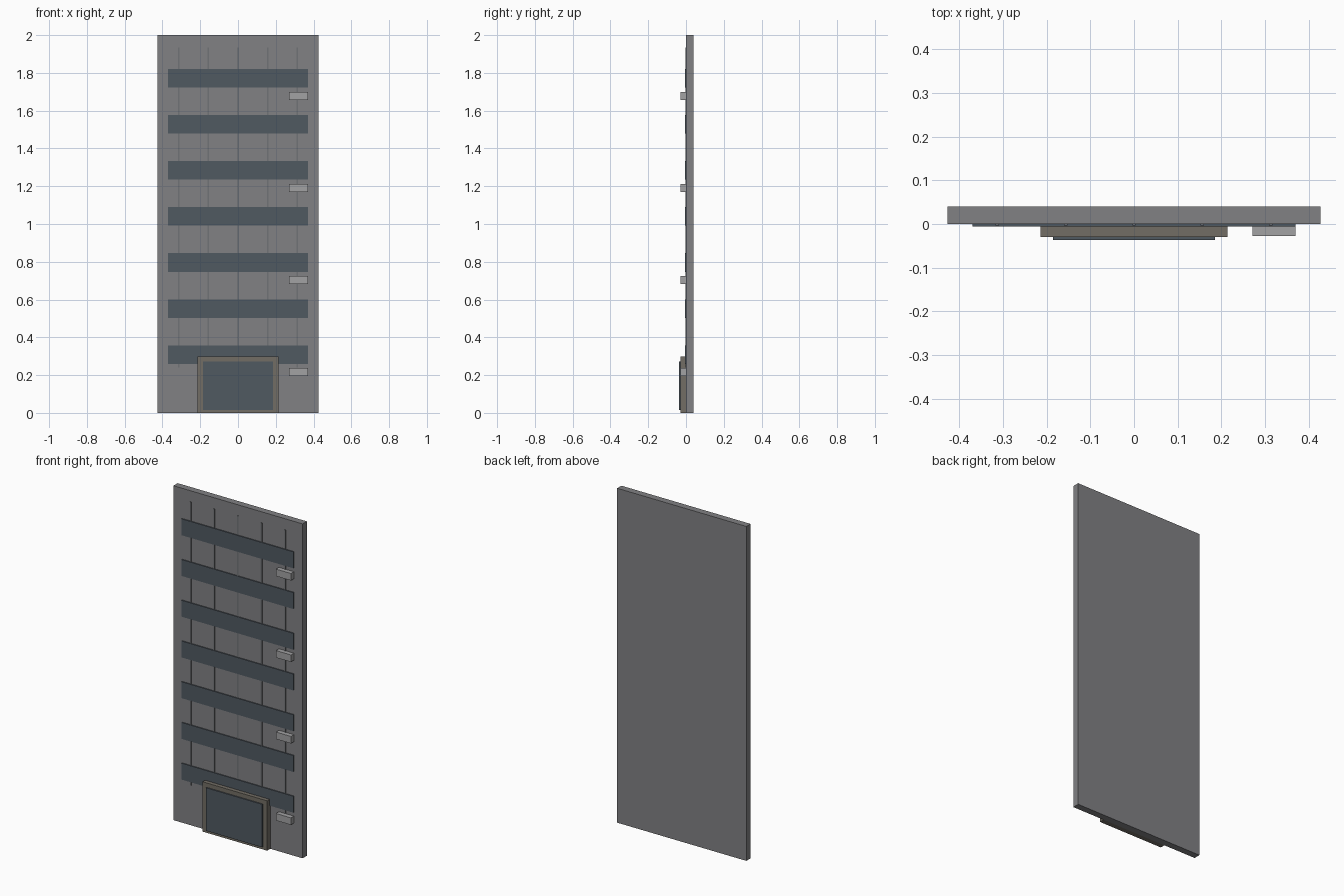
import bpy

if "Cube" in bpy.data.objects:
    bpy.data.objects.remove(bpy.data.objects["Cube"])

def material(name, rgb):
    m = bpy.data.materials.new(name)
    m.diffuse_color = (*rgb, 1)
    m.use_nodes = True
    m.node_tree.nodes["Principled BSDF"].inputs["Base Color"].default_value = m.diffuse_color
    return m

concrete = material("concrete", (0.22, 0.22, 0.23))
seam = material("seam", (0.16, 0.17, 0.18))
glass = material("glass", (0.08, 0.10, 0.12))
stone = material("stone", (0.17, 0.155, 0.13))
metal = material("metal", (0.36, 0.36, 0.37))

def box(name, x, y, z, mat):
    """Box from (min, max) ranges on each axis."""
    bpy.ops.mesh.primitive_cube_add(size=1, location=[sum(r) / 2 for r in (x, y, z)])
    ob = bpy.context.object
    ob.name = name
    ob.scale = [r[1] - r[0] for r in (x, y, z)]
    bpy.ops.object.transform_apply(location=False, rotation=False, scale=True)
    ob.data.materials.append(mat)
    return ob

FLOORS, PITCH, FIRST = 7, 0.2436, 0.26

# Facade slab
box("facade_wall", (-0.427, 0.427), (0, 0.04), (0, 2), concrete)

# Thin vertical panel seams
for i in range(5):
    cx = (i - 2) * 0.1565
    box(f"panel_seam_{i+1}", (cx - 0.004, cx + 0.004), (-0.003, 0.001), (0.24, 1.935), seam)

# Ribbon windows, with an air conditioner below every second one
for f in range(FLOORS):
    z = FIRST + f * PITCH
    box(f"ribbon_window_{f+1}", (-0.37, 0.37), (-0.006, 0.001), (z, z + 0.098), glass)
    if f % 2 == 0:
        box(f"air_conditioner_{f+1}", (0.271, 0.37), (-0.028, 0), (z - 0.065, z - 0.023), metal)

# Entrance surround and glazed door
box("entrance_frame", (-0.214, 0.214), (-0.03, 0.001), (0, 0.298), stone)
box("entrance_glass", (-0.185, 0.185), (-0.037, -0.029), (0.015, 0.272), glass)
